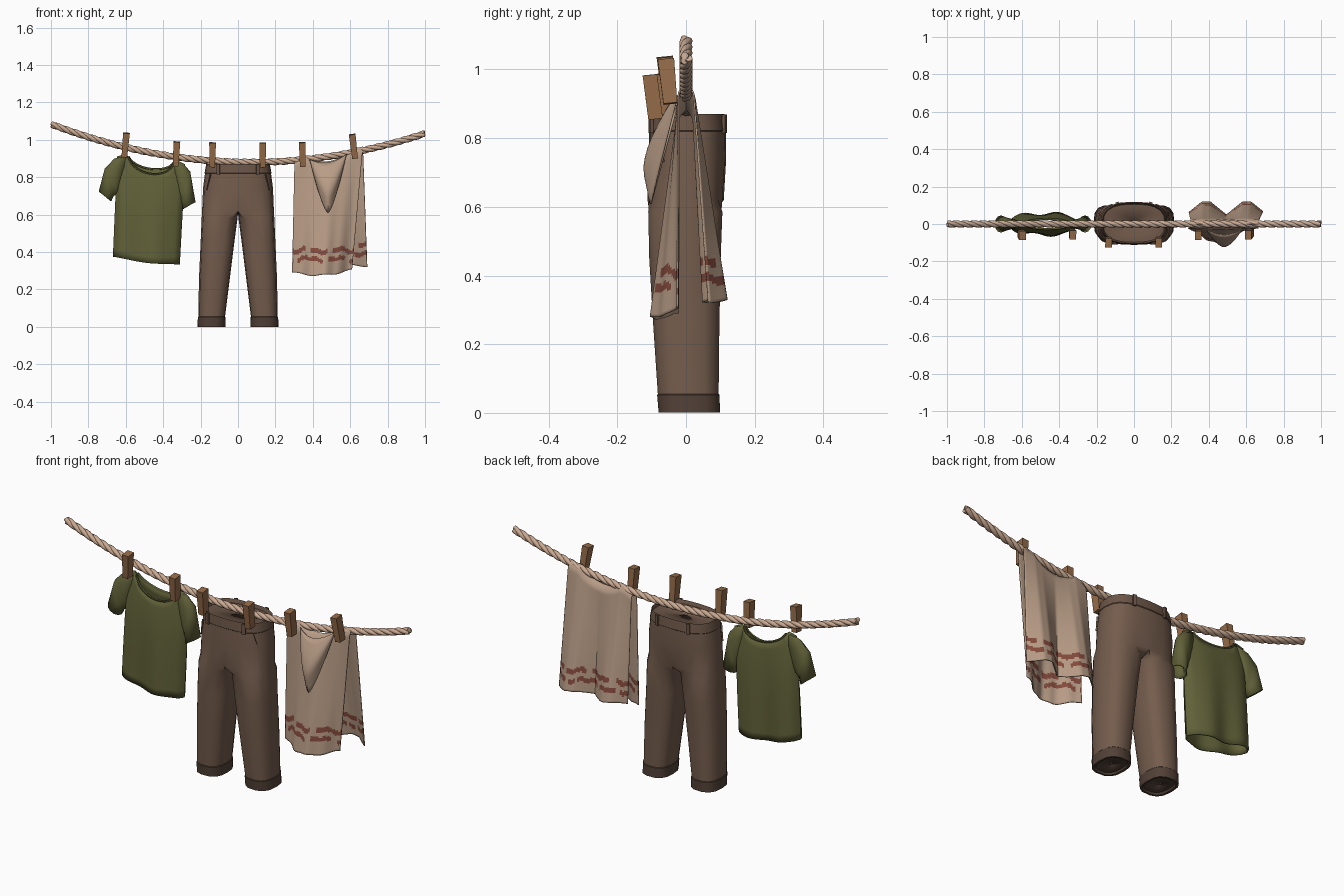
import bpy, bmesh, math
from math import sin, cos, pi, radians
from mathutils import Vector

if "Cube" in bpy.data.objects:
    bpy.data.objects.remove(bpy.data.objects["Cube"])


def material(name, r, g, b):
    m = bpy.data.materials.new(name)
    m.diffuse_color = (r, g, b, 1)
    m.use_nodes = True
    m.node_tree.nodes["Principled BSDF"].inputs["Base Color"].default_value = m.diffuse_color
    return m


ROPE = material("rope tan", .59, .40, .285)
WOOD = material("peg wood", .30, .15, .068)
GREEN = material("shirt olive", .118, .117, .04)
TRIM = material("shirt trim", .095, .095, .032)
BROWN = material("trouser brown", .175, .108, .074)
BAND = material("waistband brown", .15, .092, .063)
CUFF = material("cuff dark brown", .085, .053, .038)
CLOTH = material("towel beige", .48, .335, .24)
RED = material("stripe red", .235, .07, .046)


def finish(ob, angle=35):
    bpy.ops.object.select_all(action='DESELECT')
    ob.select_set(True)
    bpy.context.view_layer.objects.active = ob
    bpy.ops.object.shade_smooth_by_angle(angle=radians(angle))


def loft(name, rows, mats, closed=True, rule=None, thick=0, caps=False, mirror=False, angle=35):
    """Skin a list of point rows; rule(centre) picks the material index."""
    bm = bmesh.new()
    vs = [[bm.verts.new(p) for p in r] for r in rows]
    n = len(rows[0])
    for a, b in zip(vs, vs[1:]):
        for i in range(n if closed else n - 1):
            j = (i + 1) % n
            bm.faces.new((a[i], a[j], b[j], b[i]))
    if caps:
        bm.faces.new(vs[0])
        bm.faces.new(vs[-1])
    if mirror:  # no wall on the mirror plane
        wall = [f for f in bm.faces if all(abs(v.co.x) < 1e-4 for v in f.verts)]
        bmesh.ops.delete(bm, geom=wall, context='FACES')
    bmesh.ops.remove_doubles(bm, verts=bm.verts, dist=1e-4)
    bmesh.ops.recalc_face_normals(bm, faces=bm.faces)
    if rule:
        for f in bm.faces:
            f.material_index = rule(f.calc_center_median())
    me = bpy.data.meshes.new(name)
    bm.to_mesh(me)
    bm.free()
    for m in mats:
        me.materials.append(m)
    ob = bpy.data.objects.new(name, me)
    bpy.context.collection.objects.link(ob)
    finish(ob, angle)
    if mirror:
        ob.modifiers.new("mirror", 'MIRROR')
    if thick:
        s = ob.modifiers.new("cloth", 'SOLIDIFY')
        s.thickness, s.offset = thick, 0
    return ob


def tube(name, path, r, mat, sides=8):
    rows = []
    for i, p in enumerate(path):
        t = (path[min(i + 1, len(path) - 1)] - path[max(i - 1, 0)]).normalized()
        u = t.cross(Vector((0, 1, 0.01))).normalized()
        w = t.cross(u)
        rows.append([p + r * (u * cos(2 * pi * k / sides) + w * sin(2 * pi * k / sides))
                     for k in range(sides)])
    return loft(name, rows, [mat], caps=True, angle=60)


def box(name, loc, size, mat, taper=1, rot=(0, 0, 0)):
    x, y, z = (s / 2 for s in size)
    rows = [[(-x * k, -y * k, h), (x * k, -y * k, h), (x * k, y * k, h), (-x * k, y * k, h)]
            for h, k in ((-z, taper), (z, 1))]
    ob = loft(name, rows, [mat], caps=True)
    ob.location, ob.rotation_euler = loc, rot
    return ob


def rope_z(x):
    return .178 * x * x - .025 * x + .881


# Rope: three twisted strands along a sagging line
for k in range(3):
    path = []
    for i in range(301):
        x = -.997 + 1.994 * i / 300
        a = 2 * pi * (k / 3 + 14 * i / 300)
        path.append(Vector((x, .008 * cos(a), rope_z(x) + .008 * sin(a))))
    tube("rope_strand", path, .0115, ROPE)

# Pegs: x, y, z of centre and sideways lean
for x, y, z, lean in ((-.602, -.055, .972, .09), (-.33, -.052, .925, .05), (-.137, -.096, .92, .02),
                      (.132, -.096, .92, 0), (.345, -.055, .922, -.02), (.618, -.052, .965, -.12)):
    box("peg", (x, y, z), (.036, .048, .13), WOOD, .84, (.1, lean, 0))


# Shirt: front and back joined at the sides and shoulders
def shirt_point(s, t, side):
    d = 2 * t - 1
    x = -.49 + .026 * s + (.176 + .003 * s) * d
    dx = abs(.18 * d)
    neck = math.sqrt(max(0, 1 - (dx / .125) ** 2))
    top = .912 - max(0, dx - .12) * .35 - neck * (.092 if side < 0 else .066)
    hem = .347 + .006 * sin(16 * x)
    z = hem + s * (top - hem) - .12 * (x + .48)
    e = s ** 4
    body = .056 * math.sqrt(max(0, 1 - abs(d) ** 3)) * (1 - .15 * s)
    wave = (1 - s) * .011 * sin(30 * x + side)
    return Vector((x, side * ((1 - e) * body + e * .026 * neck) + wave * (1 - d * d), z))


N = 24
rows = [[shirt_point(s / 14, i / N, -1) for i in range(N + 1)] +
        [shirt_point(s / 14, i / N, 1) for i in range(N, -1, -1)] for s in range(15)]
loft("shirt_body", rows, [GREEN], thick=.006, angle=50)

# Neckline band
for side in (-1, 1):
    tube("shirt_neckband", [shirt_point(1, .16 + .68 * i / 24, side) for i in range(25)], .006, TRIM, 6)

# Sleeves: upper edge and lower edge of each ring in x, z
SLEEVES = (((-.60, .912, -.63, .72), (-.66, .897, -.655, .71), (-.71, .845, -.668, .70), (-.742, .722, -.68, .673)),
           ((-.34, .884, -.33, .69), (-.292, .866, -.305, .67), (-.258, .83, -.296, .655), (-.23, .666, -.295, .63)))
for sl in SLEEVES:
    rows = []
    for k, (ax, az, bx, bz) in enumerate(sl):
        a, b = Vector((ax, 0, az)), Vector((bx, 0, bz))
        rows.append([(a + b) / 2 + (a - b) / 2 * power + Vector((0, (.016 + .009 * k) * sin(q), 0))
                     for q, power in ((2 * pi * i / 12, cos(2 * pi * i / 12)) for i in range(12))])
    loft("shirt_sleeve", rows, [GREEN], thick=.006, angle=50)


# Trousers: one half from waist to cuff, mirrored
def power(v, e):
    return math.copysign(abs(v) ** e, v)


def leg_ring(z, xo, xi, yf, yb, k, n_out=10, n_in=4):
    cy, ry, pts = (yf + yb) / 2, (yb - yf) / 2, []
    for i in range(n_out + 1):                       # outer side
        s = 2 * i / n_out - 1
        a = radians((135 if k else 90) * s)
        cx, rx = ((xo + xi) / 2, (xo - xi) / 2) if k else (0, xo)
        pts.append((max(0, cx + rx * power(cos(a), .75)) if abs(s) < 1 or k else 0,
                    cy + ry * power(sin(a), .75), z))
    for i in range(1, n_in):                         # inner side
        a = radians(135 + 90 * i / n_in)
        if k:
            pts.append(((xo + xi) / 2 + (xo - xi) / 2 * power(cos(a), .75), cy + ry * power(sin(a), .75), z))
        else:
            pts.append((0, cy + ry * (1 - 2 * i / n_in), z))
    return pts


RINGS = ((.850, .002, 0, .004, .006, 0), (.850, .166, 0, -.099, .107, 0),
         (.868, .170, 0, -.105, .112, 0), (.823, .177, 0, -.108, .117, 0), (.82, .175, 0, -.105, .114, 0),
         (.74, .185, 0, -.108, .115, 0), (.62, .19, 0, -.11, .108, 0), (.585, .192, .004, -.109, .105, 1),
         (.45, .198, .022, -.106, .100, 1), (.25, .207, .047, -.094, .096, 1), (.054, .210, .071, -.081, .094, 1),
         (.051, .213, .068, -.083, .097, 1), (.002, .215, .069, -.079, .098, 1),
         (.003, .206, .077, -.073, .090, 1), (.012, .2, .083, -.066, .086, 1), (.012, .1425, .1415, .009, .01, 1))
loft("trousers", [leg_ring(*r) for r in RINGS], [BROWN, BAND, CUFF],
     rule=lambda c: 2 if c.z < .053 else (1 if c.z > .8215 else 0), thick=.004, mirror=True)

# Belt loops
for x, y, turn in ((-.105, -.102, -.3), (.105, -.102, .3), (-.09, .112, .3), (.09, .112, -.3)):
    box("belt_loop", (x, y, .842), (.018, .01, .055), BAND, rot=(0, 0, turn))
# Pocket openings
for side in (-1, 1):
    box("pocket_edge", (side * .157, -.073, .775), (.004, .008, .09), BAND, rot=(0, -side * .28, side * .7))


# Towel folded over the rope: front panel, ridge, pleated back panel
def towel_point(u, v):
    front, w = v < 0, abs(v)
    top_x = .302 + .366 * u
    x = top_x + w * ((-.012 - .046 * u) if front else (-.008 + .03 * u))
    sag = max(0, sin(pi * (top_x - .37) / .235)) if .37 < top_x < .605 else 0
    top = rope_z(top_x) + .018 - .045 * sag ** .7 - .02 * max(0, .34 - top_x) / .04
    drop = min(1, w / .05) ** .6
    if front:
        bulge = max(0, sin(pi * u)) ** 1.5
        y = -.022 * drop - w * (.078 * bulge + .004 * sin(26 * u))
        low = .305 - .022 * sin(pi * u) - .015 * (1 - u) + .004 * sin(15 * u)
    else:                                            # two flat-topped pleats
        tri = abs(((u * 1.82 + .08) % 1) * 2 - 1)
        y = .02 * drop + w * (.028 + .07 * min(1, 1.25 * (1 - tri)))
        low = .328 + .008 * sin(11 * u)
    return Vector((x, y, top + (low - top) * w))


def stripe(c):
    back = c.y > 0
    wob = .008 * sin(38 * c.x) + .005 * sin(91 * c.x + 1) + (.03 if back else 0)
    for mid, half, ph in ((.408, .013, 0), (.360, .012, 2)):
        gap = sin(47 * c.x + ph) + .6 * sin(113 * c.x + ph + 2 * back)
        if abs(c.z - mid - wob) < half and gap > -.85:
            return 1
    return 0


loft("towel", [[towel_point(i / 48, j / 70) for i in range(49)] for j in range(-70, 71)],
     [CLOTH, RED], closed=False, rule=stripe, thick=.005, angle=40)

# Drooping fold between the towel pegs
rows = []
for j in range(11):
    t = j / 10
    row = []
    for i in range(21):
        q = 2 * i / 20 - 1
        arc = (1 - abs(q) ** (2 - .6 * t))
        depth = .03 + .26 * t
        out = .035 + .072 * sin(min(1, t * 1.5) * pi / 2) - .022 * max(0, t - .65) / .35
        x = .482 + q * (.10 - .006 * t)
        row.append((x, -.026 - out * arc * .9, rope_z(x) - .002 - .01 * t - depth * arc))
    rows.append(row)
loft("towel_fold", rows, [CLOTH], closed=False, thick=.005, angle=50)
